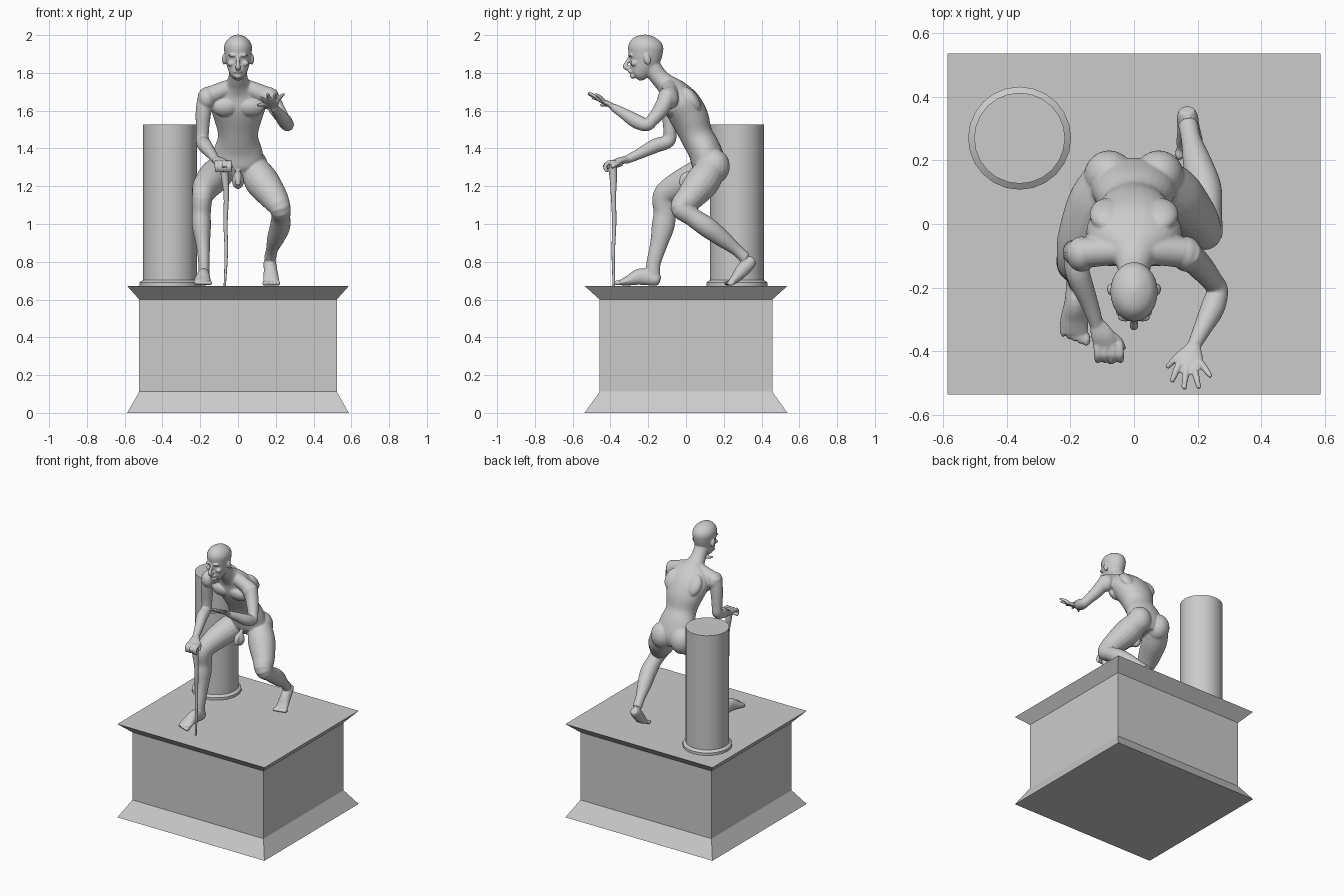
import bpy, bmesh, math
from mathutils import Vector, Matrix


def finish(bm, name, smooth=False):
    bmesh.ops.recalc_face_normals(bm, faces=bm.faces)
    me = bpy.data.meshes.new(name)
    bm.to_mesh(me)
    bm.free()
    ob = bpy.data.objects.new(name, me)
    bpy.context.collection.objects.link(ob)
    if smooth:
        bpy.context.view_layer.objects.active = ob
        ob.select_set(True)
        bpy.ops.object.shade_smooth_by_angle(angle=math.radians(35))
        ob.select_set(False)
    return ob


def skin(bm, rings):
    rings = [[bm.verts.new(p) for p in r] for r in rings]
    n = len(rings[0])
    for r, s in zip(rings, rings[1:]):
        for i in range(n):
            bm.faces.new((r[i], r[(i + 1) % n], s[(i + 1) % n], s[i]))
    bm.faces.new(rings[0][::-1])
    bm.faces.new(rings[-1])


def loft(bm, pts, n=20, steps=5):
    """Smooth tube through (x, y, z, half width, half depth) points."""
    P = [Vector(p if len(p) == 5 else (*p, p[3])) for p in pts]
    P = [P[0]] + P + [P[-1]]
    path = []
    for i in range(1, len(P) - 2):
        a, b, c, d = P[i - 1:i + 3]
        for k in range(steps):
            t = k / steps
            path.append((b * 2 + (c - a) * t + (a * 2 - b * 5 + c * 4 - d) * t * t
                         + (b * 3 - a - c * 3 + d) * t ** 3) * 0.5)
    path.append(P[-1])
    rings = []
    for i, p in enumerate(path):
        q, r = path[max(i - 1, 0)], path[min(i + 1, len(path) - 1)]
        t = Vector(r[:3]) - Vector(q[:3])
        t.normalize()
        u = Vector((1, 0, 0))
        u = (u - t * u.dot(t)).normalized()
        w = t.cross(u)
        rings.append([Vector(p[:3]) + u * p[3] * math.cos(j * math.tau / n)
                      + w * p[4] * math.sin(j * math.tau / n) for j in range(n)])
    skin(bm, rings)


def ball(bm, loc, size, tilt=0):
    m = Matrix.Translation(loc) @ Matrix.Rotation(tilt, 4, 'X') @ Matrix.Diagonal((*size, 1))
    bmesh.ops.create_uvsphere(bm, u_segments=20, v_segments=14, radius=1, matrix=m)


# Pedestal with flared foot and cornice
bm = bmesh.new()
skin(bm, [[(sx * x, sy * y, z) for sx, sy in ((-1, -1), (1, -1), (1, 1), (-1, 1))]
          for x, y, z in ((.587, .537, 0), (.523, .457, .112), (.523, .457, .6), (.587, .537, .672))])
finish(bm, "pedestal")

# Column with base ring
bm = bmesh.new()
skin(bm, [[(-.36 + r * math.cos(i * math.tau / 24), .27 + r * math.sin(i * math.tau / 24), z)
           for i in range(24)]
          for r, z in ((.162, .67), (.162, .69), (.143, .703), (.143, 1.527))])
finish(bm, "column", True)

# Walking stick with knobbed grip
bm = bmesh.new()
loft(bm, [(-.07, -.382, .672, .006), (-.062, -.385, .85, .009), (-.066, -.38, 1.0, .011),
          (-.062, -.384, 1.15, .014), (-.07, -.385, 1.25, .02), (-.072, -.39, 1.31, .024)], 12)
loft(bm, [(-.072, -.43, 1.295, .015), (-.072, -.41, 1.312, .02), (-.075, -.36, 1.318, .018),
          (-.078, -.335, 1.315, .008)], 12)
finish(bm, "walking_stick", True)

bm = bmesh.new()
# Torso and neck
loft(bm, [(0, .125, 1.25, .09, .06), (0, .122, 1.31, .135, .088), (0, .098, 1.39, .128, .088),
          (0, .055, 1.47, .106, .087), (0, .02, 1.56, .128, .1), (0, -.025, 1.64, .15, .098),
          (0, -.065, 1.70, .125, .075), (0, -.105, 1.74, .07, .055), (0, -.145, 1.78, .05, .048),
          (0, -.195, 1.85, .05, .05)], 28)
# Head
loft(bm, [(0, -.265, 1.774, .018, .022), (0, -.255, 1.787, .038, .042), (0, -.238, 1.82, .053, .062),
          (0, -.222, 1.86, .064, .08), (0, -.215, 1.9, .071, .09), (0, -.213, 1.94, .074, .093),
          (0, -.211, 1.972, .06, .076), (0, -.209, 1.992, .034, .046), (0, -.208, 2.002, .008, .01)], 28)
# Nose, lips, chin
loft(bm, [(0, -.298, 1.885, .008), (0, -.313, 1.855, .011), (0, -.322, 1.832, .014), (0, -.3, 1.823, .014)], 10)
ball(bm, (0, -.294, 1.806), (.022, .012, .009))
ball(bm, (0, -.281, 1.783), (.022, .016, .014))
# Groin
ball(bm, (0, .02, 1.23), (.032, .035, .045))
loft(bm, [(0, .04, 1.27, .017), (0, -.012, 1.25, .017), (0, -.025, 1.205, .013)], 12)
for s in (-1, 1):
    # Ears, brows and cheekbones
    ball(bm, (s * .074, -.205, 1.872), (.011, .018, .03), .25)
    ball(bm, (s * .027, -.294, 1.893), (.026, .014, .008))
    ball(bm, (s * .038, -.276, 1.85), (.02, .018, .015))
    # Shoulder girdle, chest, shoulder blades, buttocks
    loft(bm, [(s * .01, -.085, 1.73, .045), (s * .07, -.085, 1.712, .045), (s * .15, -.09, 1.68, .048)])
    ball(bm, (s * .165, -.095, 1.665), (.048, .056, .06))
    ball(bm, (s * .068, -.092, 1.615), (.068, .038, .05), .5)
    ball(bm, (s * .085, .03, 1.66), (.055, .035, .075), .6)
    ball(bm, (s * .078, .15, 1.305), (.08, .082, .092))

# Arm leaning on the stick
loft(bm, [(-.165, -.09, 1.69, .045), (-.182, -.09, 1.6, .042), (-.188, -.085, 1.5, .035),
          (-.188, -.092, 1.44, .035), (-.175, -.16, 1.415, .038), (-.14, -.25, 1.37, .028),
          (-.118, -.315, 1.34, .022)])
loft(bm, [(-.118, -.31, 1.34, .023, .02), (-.1, -.35, 1.335, .037, .019), (-.085, -.385, 1.322, .036, .016)])
for i in range(4):
    x = -.118 + i * .024
    loft(bm, [(x, -.375, 1.327, .012), (x + .004, -.412, 1.325, .012), (x + .004, -.428, 1.3, .011),
              (x + .006, -.415, 1.275, .009)], 10, 3)
loft(bm, [(-.085, -.34, 1.335, .014), (-.05, -.365, 1.32, .013), (-.032, -.395, 1.3, .01)], 10, 3)

# Raised arm with open hand
loft(bm, [(.165, -.09, 1.69, .045), (.205, -.13, 1.61, .042), (.245, -.178, 1.55, .034),
          (.262, -.21, 1.525, .034), (.247, -.265, 1.545, .038), (.215, -.33, 1.585, .029),
          (.188, -.385, 1.618, .021)])
loft(bm, [(.19, -.38, 1.615, .022, .017), (.18, -.41, 1.635, .037, .015), (.176, -.447, 1.652, .042, .012)])
for a, b in (((.142, -.44, 1.65), (.118, -.498, 1.668)), ((.165, -.45, 1.652), (.157, -.52, 1.69)),
             ((.188, -.45, 1.654), (.205, -.518, 1.694)), ((.208, -.435, 1.652), (.243, -.482, 1.688)),
             ((.155, -.40, 1.628), (.102, -.452, 1.628))):
    m = (Vector(a) + Vector(b)) / 2 + Vector((0, 0, .004))
    loft(bm, [(*a, .012), (*m, .011), (*b, .008)], 10, 3)

# Forward leg and flat foot
loft(bm, [(-.085, .13, 1.29, .08), (-.125, .06, 1.25, .086), (-.17, -.05, 1.195, .072, .075),
          (-.188, -.112, 1.145, .056, .065), (-.194, -.112, 1.06, .05, .06), (-.193, -.122, .985, .05, .06),
          (-.185, -.145, .89, .037, .046), (-.18, -.172, .79, .03, .038), (-.18, -.175, .715, .03, .04)])
loft(bm, [(-.178, -.138, .7, .02, .022), (-.18, -.16, .706, .032, .034), (-.183, -.235, .722, .034, .045),
          (-.188, -.3, .702, .044, .028), (-.19, -.345, .69, .045, .015)])
for i in range(5):
    ball(bm, (-.15 - i * .018, -.362 + i * .007, .688), (.0125 - i * .0008, .023, .013))

# Trailing leg with raised heel
loft(bm, [(.085, .13, 1.29, .08), (.13, .085, 1.22, .09), (.19, .02, 1.14, .074),
          (.222, -.025, 1.085, .058), (.227, .03, 1.04, .05), (.222, .11, .985, .054),
          (.2, .19, .925, .046), (.18, .265, .865, .032), (.17, .315, .82, .032)])
loft(bm, [(.166, .36, .812, .024, .02), (.168, .338, .795, .033, .034), (.172, .298, .755, .036, .036),
          (.175, .262, .712, .042, .026), (.176, .235, .692, .042, .016)])
for i in range(5):
    ball(bm, (.142 + i * .018, .222 + i * .004, .686), (.013 - i * .0008, .022, .013))

# Fuse the body into one smooth surface
figure = finish(bm, "standing_figure")
fuse = figure.modifiers.new("fuse", 'REMESH')
fuse.mode = 'VOXEL'
fuse.voxel_size = .005
fuse.use_smooth_shade = True
soften = figure.modifiers.new("soften", 'SMOOTH')
soften.factor = .5
soften.iterations = 5
